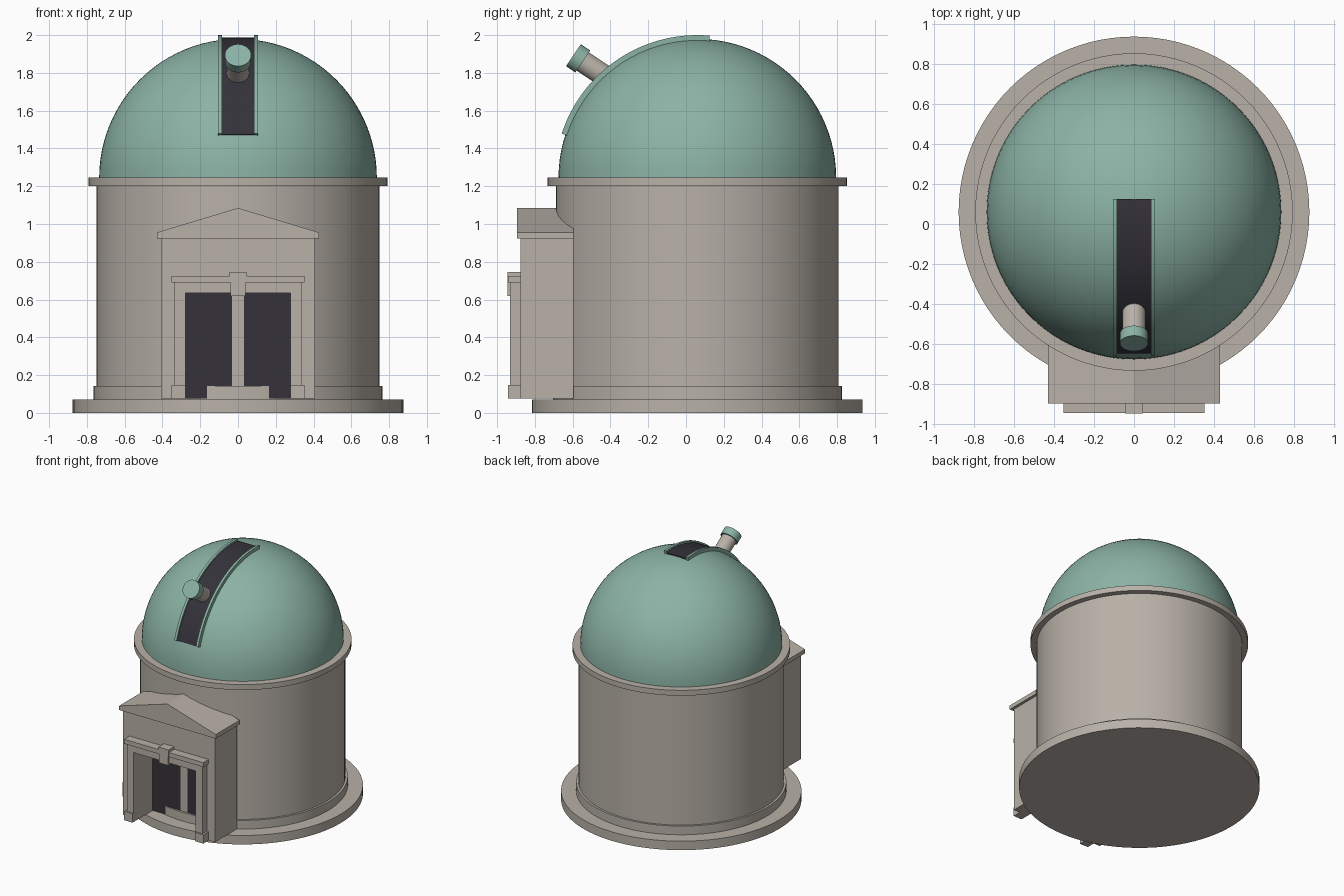
import bpy, bmesh
from math import sin, cos, pi, radians
from mathutils import Matrix, Vector

if "Cube" in bpy.data.objects:
    bpy.data.objects.remove(bpy.data.objects["Cube"], do_unlink=True)


def material(name, rgb):
    m = bpy.data.materials.new(name)
    m.use_nodes = True
    m.diffuse_color = (*rgb, 1)
    m.node_tree.nodes["Principled BSDF"].inputs["Base Color"].default_value = (*rgb, 1)
    return m


STONE = material("warm grey stone", (0.48, 0.44, 0.39))
COPPER = material("green copper", (0.26, 0.45, 0.38))
DARK = material("dark opening", (0.035, 0.032, 0.042))

CY = 0.06                       # axis of the round building
DOME_Z, DOME_R = 1.245, 0.735


def finish(name, bm, mat, smooth=False):
    bmesh.ops.recalc_face_normals(bm, faces=bm.faces)
    mesh = bpy.data.meshes.new(name)
    bm.to_mesh(mesh)
    bm.free()
    mesh.materials.append(mat)
    ob = bpy.data.objects.new(name, mesh)
    bpy.context.collection.objects.link(ob)
    if smooth:
        bpy.ops.object.select_all(action='DESELECT')
        ob.select_set(True)
        bpy.context.view_layer.objects.active = ob
        bpy.ops.object.shade_smooth_by_angle(angle=radians(35))
    return ob


def prism(name, points, axis, lo, hi, mat, smooth=False):
    """Extrude a profile along x (points are y,z) or along y (points are x,z)."""
    bm = bmesh.new()
    put = (lambda a, b: (lo, a, b)) if axis == "x" else (lambda a, b: (a, lo, b))
    face = bm.faces.new([bm.verts.new(put(a, b)) for a, b in points])
    new = bmesh.ops.extrude_face_region(bm, geom=[face])["geom"]
    step = Vector((hi - lo, 0, 0)) if axis == "x" else Vector((0, hi - lo, 0))
    bmesh.ops.translate(bm, vec=step, verts=[v for v in new if isinstance(v, bmesh.types.BMVert)])
    return finish(name, bm, mat, smooth)


def box(name, x0, x1, y0, y1, z0, z1, mat):
    return prism(name, [(x0, z0), (x1, z0), (x1, z1), (x0, z1)], "y", y0, y1, mat)


def disc(name, r, z0, z1, mat, segments=96):
    bm = bmesh.new()
    bmesh.ops.create_cone(bm, cap_ends=True, segments=segments, radius1=r, radius2=r, depth=z1 - z0,
                          matrix=Matrix.Translation((0, CY, (z0 + z1) / 2)))
    return finish(name, bm, mat, True)


def arch(w_out, w_in, z0, z_in, z_out):
    """Outline of a square-headed doorway."""
    return [(-w_out, z0), (-w_in, z0), (-w_in, z_in), (w_in, z_in),
            (w_in, z0), (w_out, z0), (w_out, z_out), (-w_out, z_out)]


def dome_band(name, x0, x1, r_in, r_out, mat):
    """Curved bar that follows the dome from low at the front to past the top."""
    angles = [radians(18 + 77 * i / 32) for i in range(33)]
    ring = [(r_out, a) for a in angles] + [(r_in, a) for a in reversed(angles)]
    pts = [(CY - r * cos(a), DOME_Z + r * sin(a)) for r, a in ring]
    return prism(name, pts, "x", x0, x1, mat, True)


# Round building
disc("base_step", 0.875, 0, 0.072, STONE)
disc("wall_plinth", 0.765, 0.072, 0.142, STONE)
disc("drum_wall", 0.748, 0.072, 1.22, STONE)
disc("cornice", 0.792, 1.202, DOME_Z, STONE)

# Dome: half a sphere with a closed floor
bm = bmesh.new()
bmesh.ops.create_uvsphere(bm, u_segments=96, v_segments=48, radius=DOME_R)
bmesh.ops.bisect_plane(bm, geom=bm.verts[:] + bm.edges[:] + bm.faces[:], dist=1e-4,
                       plane_co=(0, 0, 0), plane_no=(0, 0, 1), clear_inner=True)
bmesh.ops.holes_fill(bm, edges=[e for e in bm.edges if e.is_boundary], sides=0)
bmesh.ops.translate(bm, vec=(0, CY, DOME_Z), verts=bm.verts)
finish("dome", bm, COPPER, True)

# Shutter opening with its two rails
dome_band("dome_slit", -0.087, 0.087, 0.71, 0.742, DARK)
for side, x in (("right", -0.106), ("left", 0.086)):
    dome_band(side + "_slit_rail", x, x + 0.02, 0.71, 0.755, COPPER)

# Telescope
tip = Vector((0, -0.596, 1.894))
aim = Vector((0, -cos(radians(34)), sin(radians(34))))


def tube(name, r, start, length, mat):
    bm = bmesh.new()
    mid = tip - aim * (start + length / 2)
    turn = aim.to_track_quat('Z', 'Y').to_matrix().to_4x4()
    bmesh.ops.create_cone(bm, cap_ends=True, segments=32, radius1=r, radius2=r, depth=length,
                          matrix=Matrix.Translation(mid) @ turn)
    finish(name, bm, mat, True)


tube("telescope_cap", 0.07, 0, 0.06, COPPER)
tube("telescope_barrel", 0.058, 0.05, 0.35, STONE)

# Entrance porch
FLOOR, BACK = 0.076, -0.595
prism("porch_body", arch(0.408, 0.277, FLOOR, 0.635, 0.925), "y", -0.875, BACK, STONE)
prism("porch_pediment", [(-0.43, 0.922), (0.43, 0.922), (0.43, 0.955), (0, 1.085), (-0.43, 0.955)],
      "y", -0.896, BACK, STONE)
box("doorway", -0.277, 0.277, -0.687, BACK, FLOOR, 0.635, DARK)

# Door surround
prism("door_surround", arch(0.336, 0.277, FLOOR, 0.635, 0.69), "y", -0.932, -0.875, STONE)
box("door_lintel", -0.352, 0.352, -0.943, -0.875, 0.69, 0.726, STONE)
for side, x in (("right", -0.352), ("left", 0.277)):
    box(side + "_surround_foot", x, x + 0.075, -0.943, -0.875, FLOOR, 0.147, STONE)
box("keystone", -0.041, 0.041, -0.944, -0.875, 0.62, 0.7, STONE)
box("keystone_cap", -0.046, 0.046, -0.946, -0.875, 0.69, 0.747, STONE)
